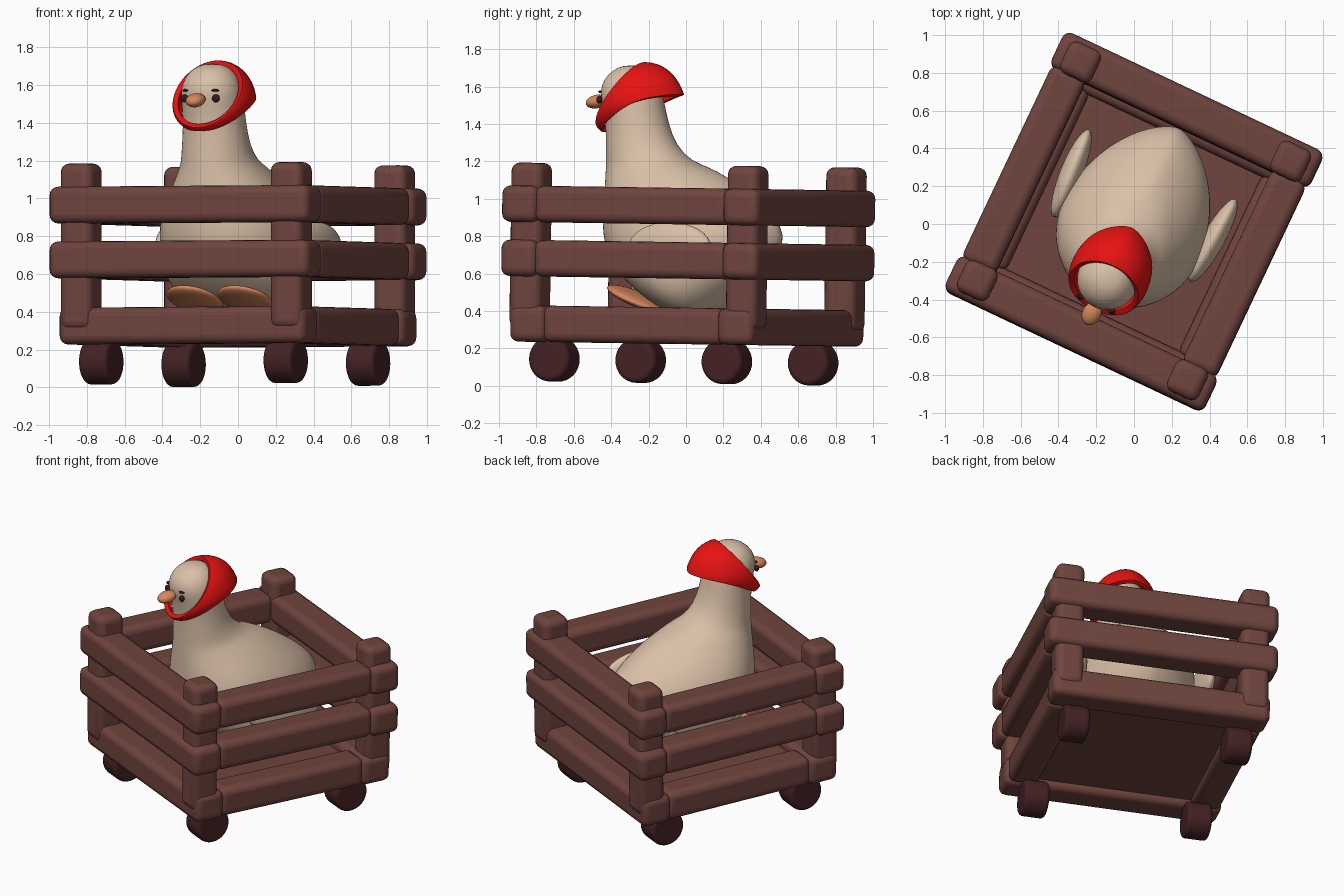
import bpy, bmesh, math
from mathutils import Matrix

cube = bpy.data.objects.get("Cube")
if cube:
    bpy.data.objects.remove(cube, do_unlink=True)

TURN = Matrix.Rotation(math.radians(-25.3), 4, 'Z')   # everything is turned on the ground
TILT = Matrix.Rotation(-0.015, 4, 'X') @ TURN         # the crate also leans back slightly


def material(name, rgb):
    m = bpy.data.materials.new(name)
    m.use_nodes = True
    m.diffuse_color = (*rgb, 1)
    bsdf = next(n for n in m.node_tree.nodes if n.type == 'BSDF_PRINCIPLED')
    bsdf.inputs["Base Color"].default_value = (*rgb, 1)
    return m


WOOD = material("brown wood", (0.16, 0.058, 0.047))
WHEEL = material("dark wheel", (0.057, 0.015, 0.017))
CREAM = material("cream feathers", (0.70, 0.53, 0.39))
RED = material("red cloth", (0.80, 0.006, 0.006))
ORANGE = material("orange skin", (0.68, 0.25, 0.11))
DARK = material("dark eye", (0.035, 0.01, 0.012))


def finish(name, bm, mat, matrix, angle=60):
    bmesh.ops.recalc_face_normals(bm, faces=bm.faces)
    mesh = bpy.data.meshes.new(name)
    bm.to_mesh(mesh)
    bm.free()
    ob = bpy.data.objects.new(name, mesh)
    bpy.context.collection.objects.link(ob)
    mesh.materials.append(mat)
    ob.matrix_world = matrix
    bpy.ops.object.select_all(action='DESELECT')
    ob.select_set(True)
    bpy.context.view_layer.objects.active = ob
    bpy.ops.object.shade_smooth_by_angle(angle=math.radians(angle))
    return ob


def bevel(ob, width):
    mod = ob.modifiers.new("round edges", 'BEVEL')
    mod.width = width
    mod.segments = 4
    mod.limit_method = 'ANGLE'


def box(name, centre, size, mat, width=0.045, frame=TILT):
    bm = bmesh.new()
    bmesh.ops.create_cube(bm, size=1)
    bmesh.ops.scale(bm, vec=size, verts=bm.verts)
    ob = finish(name, bm, mat, frame @ Matrix.Translation(centre), 80)
    if width:
        bevel(ob, width)
    return ob


def ellipsoid(name, centre, radii, mat, tilt=0, yaw=0):
    bm = bmesh.new()
    bmesh.ops.create_uvsphere(bm, u_segments=28, v_segments=16, radius=1)
    bmesh.ops.scale(bm, vec=radii, verts=bm.verts)
    rot = Matrix.Rotation(yaw, 4, 'Z') @ Matrix.Rotation(tilt, 4, 'X')
    return finish(name, bm, mat, TURN @ Matrix.Translation(centre) @ rot)


def loft(rings, cap):
    bm = bmesh.new()
    rows = [[bm.verts.new(p) for p in ring] for ring in rings]
    n = len(rows[0])
    for a, b in zip(rows, rows[1:]):
        for i in range(n):
            j = (i + 1) % n
            bm.faces.new((a[i], a[j], b[j], b[i]))
    if cap:
        bm.faces.new(rows[0])
        bm.faces.new(rows[-1])
    return bm


# Crate rails: front and back run corner to corner, the sides fit between them
for row, z, half in (("bottom", 0.32, 0.72), ("middle", 0.67, 0.76), ("top", 0.96, 0.76)):
    for s, side in ((-1, "front"), (1, "back")):
        box(f"{row}_{side}_rail", (0, s * (half - 0.105), z), (2 * half, 0.21, 0.195), WOOD)
    for s, side in ((-1, "right"), (1, "left")):
        box(f"{row}_{side}_rail", (s * (half - 0.115), 0, z), (0.2, 2 * half - 0.38, 0.195), WOOD)

box("crate_floor", (0, 0, 0.31), (1.2, 1.2, 0.08), WOOD, 0)

# Corner posts and wheels
for sx, side in ((-1, "right"), (1, "left")):
    for sy, end in ((-1, "front"), (1, "back")):
        box(f"{end}_{side}_post", (sx * 0.615, sy * 0.64, 0.74), (0.185, 0.185, 0.88), WOOD)
        bm = bmesh.new()
        bmesh.ops.create_cone(bm, cap_ends=True, segments=32, radius1=0.12, radius2=0.12, depth=0.165)
        place = Matrix.Translation((sx * 0.54 - 0.01, sy * 0.51 - 0.02, 0.132))
        wheel = finish(f"{end}_{side}_wheel", bm, WHEEL,
                       TILT @ place @ Matrix.Rotation(math.pi / 2, 4, 'Y'), 50)
        bevel(wheel, 0.025)

# Bird body, neck and head: height, front, widest point, back, half width
sections = [
    (0.37, 0.00, 0.08, 0.15, 0.14), (0.40, -0.09, 0.08, 0.24, 0.26),
    (0.48, -0.21, 0.05, 0.33, 0.35), (0.56, -0.31, 0.01, 0.43, 0.385),
    (0.65, -0.40, -0.03, 0.51, 0.395), (0.76, -0.44, -0.05, 0.57, 0.395),
    (0.85, -0.455, -0.06, 0.56, 0.39), (0.95, -0.455, -0.08, 0.47, 0.36),
    (1.05, -0.455, -0.11, 0.34, 0.30), (1.12, -0.455, -0.15, 0.23, 0.25),
    (1.17, -0.455, -0.20, 0.12, 0.215), (1.20, -0.455, -0.24, 0.02, 0.195),
    (1.28, -0.455, -0.28, -0.07, 0.178), (1.40, -0.457, -0.29, -0.12, 0.166),
    (1.50, -0.475, -0.31, -0.14, 0.165), (1.57, -0.493, -0.33, -0.16, 0.165),
    (1.64, -0.472, -0.33, -0.19, 0.143), (1.69, -0.42, -0.32, -0.22, 0.10),
    (1.714, -0.36, -0.32, -0.28, 0.045),
]
rings = []
for z, front, mid, back, wide in sections:
    ring = []
    for i in range(40):
        t = math.tau * i / 40
        c, s = math.cos(t), math.sin(t)
        # the rear half tapers towards a tail on the long sections
        power = 1.3 if s > 0 and back > 0.2 else 1
        u = math.copysign(abs(c) ** power, c) * wide
        ring.append((u, mid + s * (back - mid if s > 0 else mid - front), z))
    rings.append(ring)
body = finish("bird_body", loft(rings, True), CREAM, TURN, 180)
body.modifiers.new("smooth", 'SUBSURF').levels = 1

# Headscarf: swept from the face opening to a point behind the head
N, STEPS = 48, 8
rows = []
for k in range(STEPS + 1):
    f = k / STEPS
    swell = 4 * f * (1 - f)
    row = []
    for i in range(N):
        t = math.tau * i / N
        c, s = math.cos(t), math.sin(t)
        taper = abs(c) ** 0.35 if s > 0 else 1
        u = c * ((1 - f) * 0.175 + f * 0.185 * taper + swell * 0.012)
        v = (1 - f) * (-0.37 + 0.12 * s) + f * (-0.255 + 0.215 * s)
        z = (1 - f) * (1.55 + 0.16 * s) + f * (1.50 + 0.09 * s - 0.04 * s * s)
        row.append((u, v + swell * 0.02 * max(s, 0), z + swell * 0.04 * max(s, 0)))
    rows.append(row)
scarf = finish("headscarf", loft(rows, False), RED, TURN, 80)
solid = scarf.modifiers.new("thickness", 'SOLIDIFY')
solid.thickness = 0.03
solid.offset = 0.4
bevel(scarf, 0.01)

# Face
ellipsoid("beak", (0, -0.525, 1.52), (0.05, 0.065, 0.036), ORANGE, 0.2)
for sx, side in ((-1, "right"), (1, "left")):
    ellipsoid(f"{side}_eye", (sx * 0.092, -0.468, 1.53), (0.021, 0.016, 0.021), DARK)
    ellipsoid(f"{side}_brow", (sx * 0.088, -0.467, 1.572), (0.02, 0.01, 0.007), DARK, 0, sx * 0.5)

    # Wings and feet
    ellipsoid(f"{side}_wing", (sx * 0.415, 0.10, 0.74), (0.06, 0.25, 0.135), CREAM, 0, sx * -0.06)
    ellipsoid(f"{side}_foot", (sx * 0.15, -0.22, 0.465), (0.148, 0.175, 0.035), ORANGE, -0.4)
